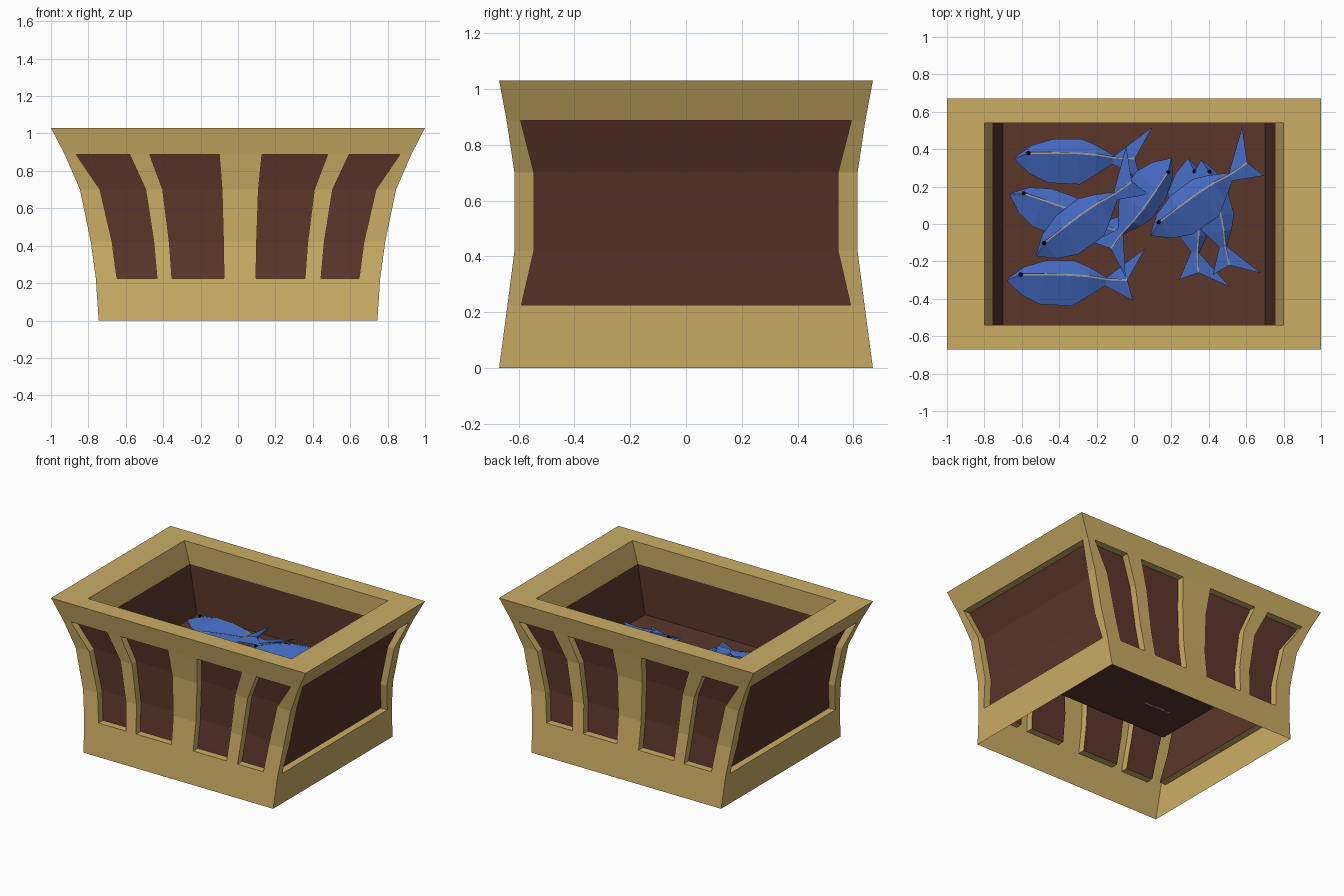
import bpy, bmesh
from math import radians
from mathutils import Vector

if "Cube" in bpy.data.objects:
    bpy.data.objects.remove(bpy.data.objects["Cube"])


def material(name, rgb):
    m = bpy.data.materials.new(name)
    m.diffuse_color = (*rgb, 1)
    m.use_nodes = True
    m.node_tree.nodes["Principled BSDF"].inputs["Base Color"].default_value = m.diffuse_color
    return m


TAN = material("tan_wood", (0.60, 0.42, 0.13))
BROWN = material("brown_wood", (0.105, 0.037, 0.024))
BLUE = material("blue_scales", (0.055, 0.14, 0.52))
GREY = material("grey_line", (0.33, 0.33, 0.36))
BLACK = material("black_eye", (0.005, 0.005, 0.005))


def to_mesh(bm, name, mats):
    me = bpy.data.meshes.new(name)
    bm.to_mesh(me)
    bm.free()
    for m in mats:
        me.materials.append(m)
    return me


def add_object(name, me):
    ob = bpy.data.objects.new(name, me)
    bpy.context.collection.objects.link(ob)
    return ob


# Flared outer frame: z level, half width, half depth, window column spread
LEVELS = [(0, 0.745, 0.67, 0.97), (0.225, 0.760, 0.64, 1.0), (0.42, 0.787, 0.615, 1.04),
          (0.70, 0.845, 0.615, 1.14), (0.887, 0.926, 0.643, 1.337), (1.03, 1.0, 0.67, 1.45)]
COLS = [-0.647, -0.433, -0.353, -0.075, 0.096, 0.358, 0.444, 0.647]
DEPTH = 0.05


def wall_points(side, level):
    """Points along one wall (0 front, 1 right, 2 back, 3 left), counter-clockwise."""
    z, w, d, k = level
    if side in (0, 2):
        xs = [-w] + [max(-w * 0.95, min(w * 0.95, c * k)) for c in COLS] + [w]
        pts = [Vector((x, -d, z)) for x in xs]
        return pts if side == 0 else [Vector((p.x, d, z)) for p in reversed(pts)]
    e = d - (0.05 if z < 0.3 or z > 0.8 else 0.07)
    pts = [Vector((w, y, z)) for y in (-d, -e, e, d)]
    return pts if side == 1 else [Vector((-w, -p.y, z)) for p in pts]


INWARD = [Vector((0, DEPTH, 0)), Vector((-DEPTH, 0, 0)), Vector((0, -DEPTH, 0)), Vector((DEPTH, 0, 0))]
bm = bmesh.new()


def quad(*pts, mat=0):
    f = bm.faces.new([bm.verts.new(p) for p in pts])
    f.material_index = mat


for side in range(4):
    rows = [wall_points(side, lv) for lv in LEVELS]
    inn = INWARD[side]
    for r in range(5):
        for c in range(len(rows[0]) - 1):
            a, b = rows[r][c], rows[r][c + 1]
            e, d = rows[r + 1][c], rows[r + 1][c + 1]
            if not (1 <= r <= 3 and c % 2 == 1):
                quad(a, b, d, e)
                continue
            # recessed window: brown back and tan reveals
            quad(a + inn, b + inn, d + inn, e + inn, mat=1)
            quad(a, a + inn, e + inn, e)
            quad(b + inn, b, d, d + inn)
            if r == 1:
                quad(a, b, b + inn, a + inn)
            if r == 3:
                quad(e + inn, d + inn, d, e)

# Rim, inner lining and raised floor
RINGS = [(1.0, 0.67, 1.03, 0), (0.80, 0.54, 1.03, 0), (0.757, 0.54, 0.875, 1), (0.70, 0.54, 0.53, 1)]


def ring(w, d, z, _):
    return [Vector(p) for p in ((-w, -d, z), (w, -d, z), (w, d, z), (-w, d, z))]


for lo, hi in zip(RINGS, RINGS[1:]):
    p, q = ring(*lo), ring(*hi)
    for i in range(4):
        j = (i + 1) % 4
        quad(p[i], p[j], q[j], q[i], mat=lo[3])
quad(*ring(*RINGS[-1]), mat=1)
bmesh.ops.remove_doubles(bm, verts=bm.verts, dist=0.0005)
add_object("crate", to_mesh(bm, "crate", [TAN, BROWN]))

# Fish: per station upper xy, ridge xy, lower xy, half thickness; mouth at the origin
STATIONS = [(0, 0.004, 0, 0, 0, -0.004, 0.006), (0.09, 0.07, 0.08, 0.03, 0.08, -0.08, 0.035),
            (0.21, 0.105, 0.2, 0.03, 0.18, -0.13, 0.055), (0.36, 0.105, 0.34, 0.028, 0.35, -0.138, 0.05),
            (0.44, 0.07, 0.44, 0.02, 0.43, -0.09, 0.035), (0.535, 0.015, 0.535, 0.005, 0.525, -0.03, 0.018),
            (0.74, 0.17, 0.645, 0.0, 0.675, -0.11, 0.01)]
bm = bmesh.new()
prev = None
for ux, uy, mx, my, lx, ly, h in STATIONS:
    cur = [bm.verts.new(p) for p in ((ux, uy, 0), (mx, my, h), (lx, ly, 0), (mx, my, -h))]
    if prev:
        for i in range(4):
            bm.faces.new((prev[i], prev[(i + 1) % 4], cur[(i + 1) % 4], cur[i]))
    else:
        bm.faces.new(cur[::-1])
    prev = cur
bm.faces.new((prev[0], prev[1], prev[3]))
bm.faces.new((prev[1], prev[2], prev[3]))
bmesh.ops.recalc_face_normals(bm, faces=bm.faces)
# lateral line and eyes on both flanks
for s in (1, -1):
    for a, b in zip(STATIONS[1:], STATIONS[2:]):
        pts = [(a[2], a[3] - 0.005, a[6]), (b[2], b[3] - 0.005, b[6]),
               (b[2], b[3] + 0.005, b[6]), (a[2], a[3] + 0.005, a[6])]
        f = bm.faces.new([bm.verts.new((x, y, s * (z + 0.003))) for x, y, z in pts][::s])
        f.material_index = 1
    eye = bmesh.ops.create_icosphere(bm, subdivisions=1, radius=0.013)["verts"]
    bmesh.ops.translate(bm, verts=eye, vec=(0.075, 0.03, s * 0.035))
    for f in {f for v in eye for f in v.link_faces}:
        f.material_index = 2
fish_mesh = to_mesh(bm, "fish", [BLUE, GREY, BLACK])

# Pile of fish: mouth x, y, z, heading, pitch, scale
PILE = [(-0.64, 0.35, 0.58, 0, 0, 1.0), (-0.68, -0.30, 0.58, 0, 0, 1.0),
        (-0.665, 0.16, 0.58, -19, 0, 0.95), (-0.52, -0.17, 0.64, 38, -2, 1.0),
        (0.20, 0.35, 0.63, 236, 3, 0.9), (0.09, -0.06, 0.70, 37, 2, 1.0),
        (0.36, 0.34, 0.63, -75, 3, 0.9), (0.29, 0.35, 0.59, -85, 1, 0.95)]
for i, (x, y, z, yaw, pitch, s) in enumerate(PILE):
    ob = add_object(f"fish_{i + 1}", fish_mesh)
    ob.location = (x, y, z)
    ob.rotation_euler = (0, radians(pitch), radians(yaw))
    ob.scale = (s, s, s)
